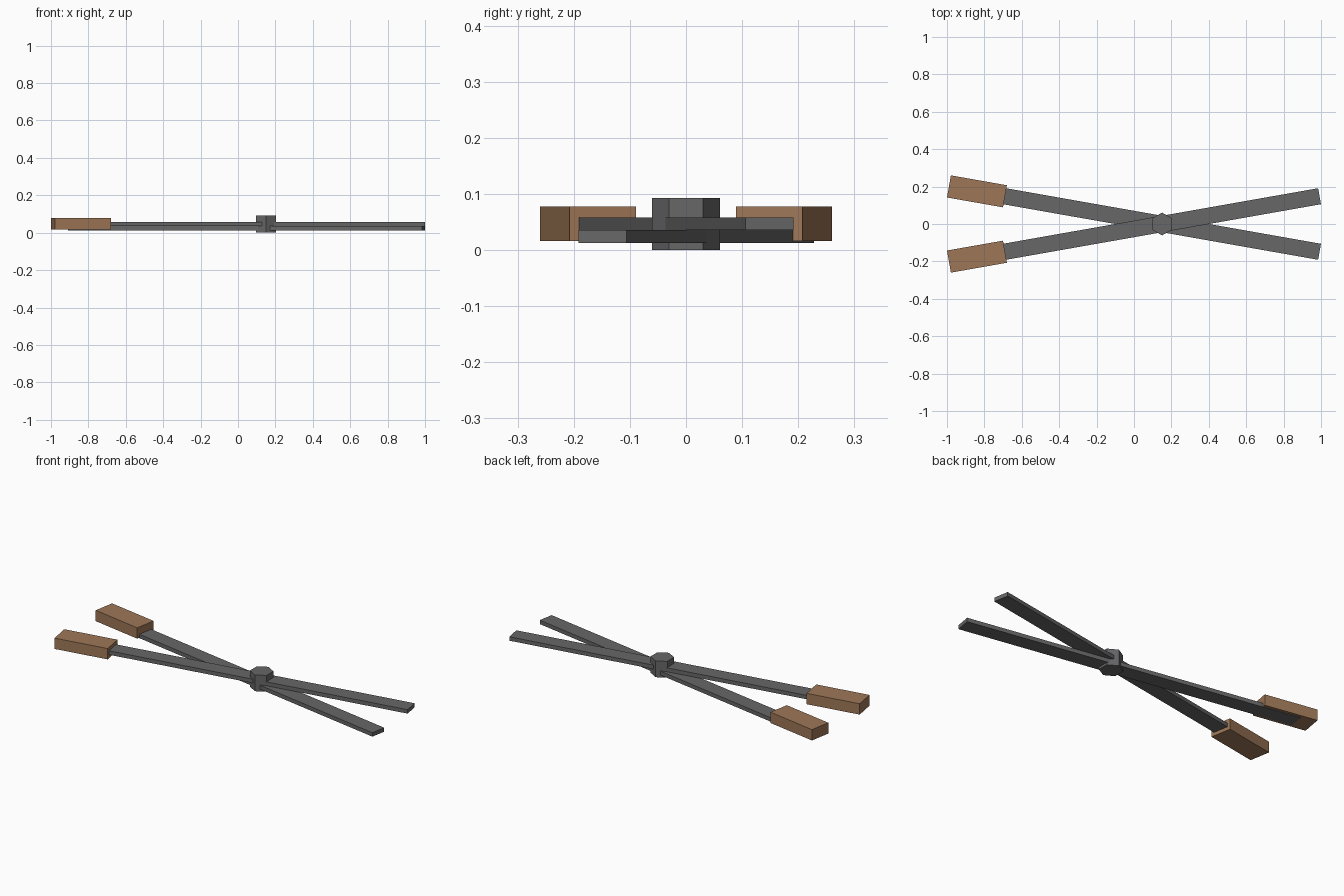
import bpy, bmesh
from math import radians, sin, cos, pi
from mathutils import Matrix, Vector

if "Cube" in bpy.data.objects:
    bpy.data.objects.remove(bpy.data.objects["Cube"], do_unlink=True)

PIVOT = Vector((0.15, 0, 0))


def material(name, rgb):
    mat = bpy.data.materials.new(name)
    mat.use_nodes = True
    mat.diffuse_color = (*rgb, 1)
    mat.node_tree.nodes["Principled BSDF"].inputs["Base Color"].default_value = (*rgb, 1)
    return mat


steel = material("dark grey metal", (0.135, 0.135, 0.14))
wood = material("brown wood", (0.34, 0.185, 0.095))


def prism(name, outline, bottom, top, mat, angle=0):
    """Extrude a flat outline upward and turn it about the pivot."""
    bm = bmesh.new()
    base = bm.faces.new([bm.verts.new((x, y, bottom)) for x, y in outline])
    up = bmesh.ops.extrude_face_region(bm, geom=[base])["geom"]
    bmesh.ops.translate(bm, vec=(0, 0, top - bottom),
                        verts=[v for v in up if isinstance(v, bmesh.types.BMVert)])
    bmesh.ops.recalc_face_normals(bm, faces=bm.faces)
    bm.transform(Matrix.Translation(PIVOT) @ Matrix.Rotation(radians(angle), 4, "Z"))
    mesh = bpy.data.meshes.new(name)
    bm.to_mesh(mesh)
    bm.free()
    mesh.materials.append(mat)
    obj = bpy.data.objects.new(name, mesh)
    bpy.context.collection.objects.link(obj)


def bar(name, start, end, width, bottom, top, mat, angle):
    h = width / 2
    prism(name, [(start, -h), (end, -h), (end, h), (start, h)], bottom, top, mat, angle)


# Two crossed arms, one lying on the other, each with a grip
for label, angle, bottom in (("upper", 10, 0.0355), ("lower", -10, 0.013)):
    bar(label + "_blade", -1.068, 0.855, 0.087, bottom, bottom + 0.0225, steel, angle)
    bar(label + "_handle", -1.157, -0.853, 0.12, 0.016, 0.078, wood, angle)

# Hexagonal pivot bolt with corners toward front and back
hexagon = [(0.061 * sin(i * pi / 3), 0.061 * cos(i * pi / 3)) for i in range(6)]
prism("pivot_bolt", hexagon, 0, 0.093, steel)
